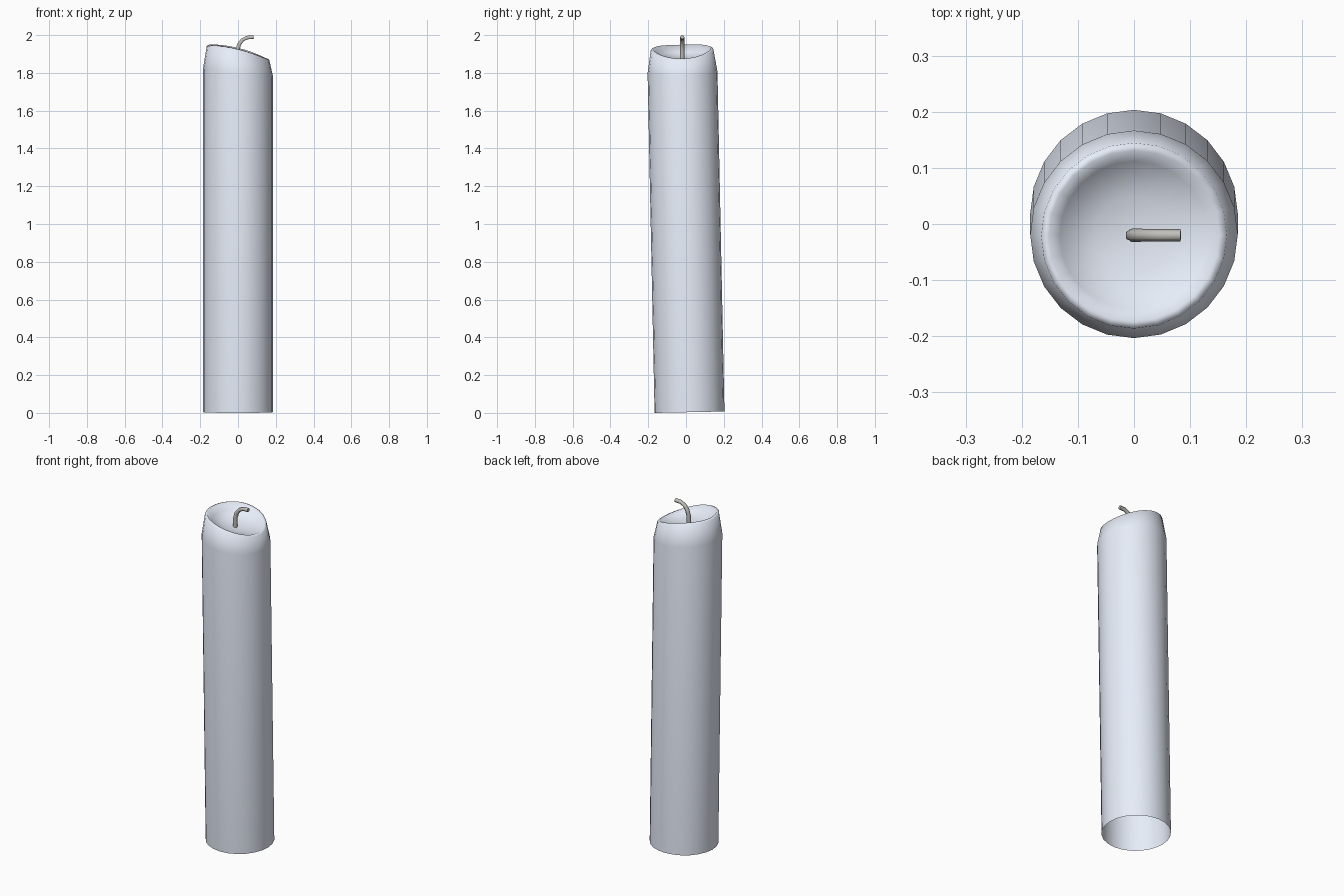
import bpy, bmesh, math
from mathutils import Matrix

if "Cube" in bpy.data.objects:
    bpy.data.objects.remove(bpy.data.objects["Cube"])

SIDES = 24


def rim(c):
    # melted rim: high on the left, dropping faster on the right
    return 1.926 - 0.037 * c - 0.017 * c * c


def shoulder(c):
    return 1.80 - 0.02 * c


def material(name, colour):
    mat = bpy.data.materials.new(name)
    mat.diffuse_color = colour
    mat.use_nodes = True
    mat.node_tree.nodes["Principled BSDF"].inputs["Base Color"].default_value = mat.diffuse_color
    return mat


# Candle body: open bottom, tapered shoulder, sloping rim and melted bowl
profile = [
    (0.185, lambda c: 0.0),
    (0.185, shoulder),
    (0.1655, lambda c: rim(c) - 0.006),
    (0.152, rim),
    (0.132, lambda c: 1.862 + 0.55 * (rim(c) - 1.868)),
    (0.070, lambda c: 1.862 + 0.2 * (rim(c) - 1.868)),
]
bm = bmesh.new()
rings = []
for r, height in profile:
    ring = []
    for i in range(SIDES):
        a = 2 * math.pi * i / SIDES
        c = math.cos(a)
        ring.append(bm.verts.new((r * c, r * math.sin(a), height(c))))
    rings.append(ring)
for lo, hi in zip(rings, rings[1:]):
    for i in range(SIDES):
        j = (i + 1) % SIDES
        bm.faces.new((lo[i], lo[j], hi[j], hi[i]))
centre = bm.verts.new((0, 0, 1.862))
for i in range(SIDES):
    bm.faces.new((rings[-1][i], rings[-1][(i + 1) % SIDES], centre))
for f in bm.faces:
    f.smooth = True

# slight lean towards the front
lean = Matrix.Translation((0, 0.0185, 0.0037)) @ Matrix.Rotation(0.0205, 4, 'X')
bm.transform(lean)
mesh = bpy.data.meshes.new("candle_body")
bm.to_mesh(mesh)
bm.free()
mesh.materials.append(material("pale_wax", (0.80, 0.85, 0.95, 1)))
body = bpy.data.objects.new("candle_body", mesh)
bpy.context.collection.objects.link(body)

# Wick: thin six-sided tube bending to the right
curve = bpy.data.curves.new("wick", 'CURVE')
curve.dimensions = '3D'
curve.bevel_depth = 0.012
curve.bevel_resolution = 1
curve.use_fill_caps = True
points = [(-0.004, 1.85), (-0.003, 1.92), (0.006, 1.952),
          (0.024, 1.975), (0.048, 1.987), (0.083, 1.989)]
spline = curve.splines.new('POLY')
spline.points.add(len(points) - 1)
for p, (x, z) in zip(spline.points, points):
    p.co = (x, -0.02, z, 1)
    p.radius = 1.0 if z < 1.97 else 0.92
spline.use_smooth = True
curve.materials.append(material("wick_fibre", (0.53, 0.52, 0.49, 1)))
wick = bpy.data.objects.new("wick", curve)
bpy.context.collection.objects.link(wick)
